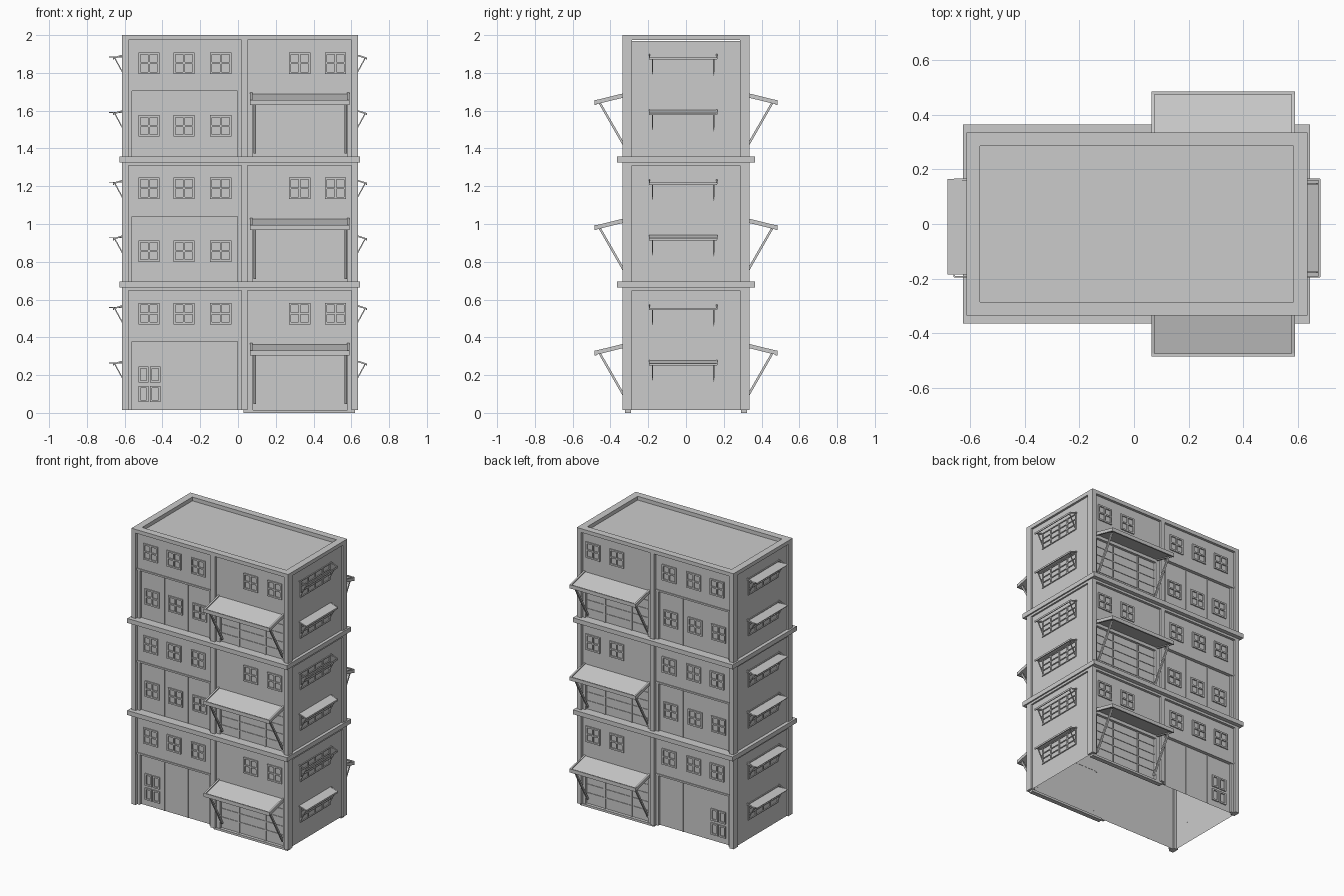
import bpy, bmesh
from mathutils import Vector, Matrix

cube = bpy.data.objects.get("Cube")
if cube:
    bpy.data.objects.remove(cube, do_unlink=True)

mat = bpy.data.materials.new("plain_grey")
mat.use_nodes = True
GREY = (0.6, 0.6, 0.6, 1)
mat.diffuse_color = GREY
mat.node_tree.nodes["Principled BSDF"].inputs["Base Color"].default_value = GREY

parts = {}


def mesh(name):
    return parts.setdefault(name, bmesh.new() if name not in parts else None)


def box(name, x, y, z):
    """Axis-aligned box from three (low, high) pairs."""
    size = [abs(b - a) for a, b in (x, y, z)]
    mid = [(a + b) / 2 for a, b in (x, y, z)]
    m = Matrix.Translation(mid) @ Matrix.Diagonal((*size, 1))
    return bmesh.ops.create_cube(mesh(name), size=1, matrix=m)


def beam(name, p, q, width, height):
    """Rectangular bar or plate running from p to q."""
    p, q = Vector(p), Vector(q)
    d = (q - p).normalized()
    side = d.cross(Vector((0, 0, 1))).normalized()
    rot = Matrix((d, side, side.cross(d))).transposed().to_4x4()
    m = Matrix.Translation((p + q) / 2) @ rot @ Matrix.Diagonal(((q - p).length, width, height, 1))
    bmesh.ops.create_cube(mesh(name), size=1, matrix=m)


def ring(name, x, y, z, w):
    """Rectangular hoop of wall thickness w."""
    for a in ((x[0], x[0] + w), (x[1] - w, x[1])):
        box(name, a, y, z)
    for b in ((y[0], y[0] + w), (y[1] - w, y[1])):
        box(name, (x[0] + w, x[1] - w), b, z)


def window(name, s, x0, x1, z0, z1, wall, cross=True):
    """Framed window on the front (s=-1) or back (s=1) wall."""
    f, y = 0.011, (s * wall, s * (wall + 0.008))
    for a in ((x0, x0 + f), (x1 - f, x1)):
        box(name, a, y, (z0, z1))
    for c in ((z0, z0 + f), (z1 - f, z1)):
        box(name, (x0 + f, x1 - f), y, c)
    if cross:
        xm, zm, h = (x0 + x1) / 2, (z0 + z1) / 2, 0.005
        box(name, (xm - h, xm + h), y, (z0 + f, z1 - f))
        box(name, (x0 + f, x1 - f), y, (zm - h, zm + h))


LEFT, RIGHT = -0.614, 0.635      # outer side walls
DEEP, WALL, OUT = 0.30, 0.318, 0.336   # facade layers
STOREY = 0.663

# Hollow core, open underneath
core = box("core_walls", (LEFT + 0.012, RIGHT - 0.012), (-DEEP, DEEP), (0.015, 1.97))
bm = mesh("core_walls")
bmesh.ops.delete(bm, geom=[f for f in bm.faces if f.normal.z < -0.5], context='FACES')

# Roof rim and floor bands
ring("roof_parapet", (LEFT, RIGHT), (-OUT, OUT), (1.973, 2.0), 0.05)
for k in (1, 2):
    z = k * STOREY
    ring("floor_band", (-0.627, 0.645), (-0.365, 0.365), (z, z + 0.032), 0.07)

WIN_W = 0.113
left_windows = (-0.528, -0.342, -0.148)
right_windows = (0.27, 0.46)

for k in range(3):
    base = k * STOREY
    top = STOREY + 0.011 if k == 2 else STOREY

    def Z(a, b):
        return (base + a, base + b)

    for s in (-1, 1):
        deep, wall, out = s * DEEP, s * WALL, s * OUT
        # Pilasters and head beam
        for x in ((LEFT, -0.58), (0.018, 0.05), (0.60, RIGHT)):
            box("pilaster", x, (deep, out), Z(0.015, top))
        for x in ((-0.58, 0.018), (0.05, 0.60)):
            box("head_beam", x, (deep, out), Z(0.647, top))
        # Left bay: upper wall, ledge and surround of the lower panel
        box("bay_wall", (-0.58, 0.018), (deep, wall), Z(0.385, 0.647))
        box("bay_ledge", (-0.58, 0.018), (deep, wall + s * 0.006), Z(0.378, 0.39))
        for x in ((-0.58, -0.56), (-0.003, 0.018)):
            box("bay_wall", x, (deep, wall), Z(0.015, 0.378))
        for x in (-0.375, -0.19):
            box("panel_seam", (x, x + 0.004), (deep, deep + s * 0.004), Z(0.015, 0.378))
        # Right bay: wall around the wide opening
        box("bay_wall", (0.05, 0.60), (deep, wall), Z(0.33, 0.647))
        for x in ((0.05, 0.08), (0.58, 0.60)):
            box("bay_wall", x, (deep, wall), Z(0.015, 0.33))
        # Shutter bars
        for x in (0.22, 0.432):
            box("shutter_bar", (x - 0.005, x + 0.005), (deep, deep + s * 0.007), Z(0.015, 0.33))
        for i in range(1, 5):
            h = 0.03 + i * 0.062
            box("shutter_bar", (0.08, 0.58), (deep, deep + s * 0.004), Z(h - 0.003, h + 0.003))
        # Windows and ground-floor door panes
        for x in left_windows + right_windows:
            window("window_frame", s, x, x + WIN_W, *Z(0.469, 0.583), WALL)
        if k:
            for x in left_windows:
                window("window_frame", s, x, x + WIN_W, *Z(0.137, 0.25), DEEP)
        else:
            for x in (-0.528, -0.465):
                for z in (0.058, 0.16):
                    window("door_pane", s, x, x + 0.054, z, z + 0.085, DEEP, False)
            box("threshold", (0.03, 0.62), (s * 0.29, s * 0.322), (0, 0.016))
        # Canopy with rim and struts
        tip, root = (s * 0.48, base + 0.318), (s * 0.30, base + 0.362)
        beam("canopy", (0.327, *root), (0.327, *tip), 0.515, 0.01)
        for x in (0.07, 0.584):
            beam("canopy_rim", (x, *root), (x, *tip), 0.012, 0.022)
        beam("canopy_rim", (0.064, *tip), (0.59, *tip), 0.01, 0.026)
        for x in (0.088, 0.57):
            beam("canopy_strut", (x, s * 0.455, base + 0.312), (x, s * 0.305, base + 0.05), 0.012, 0.012)

    for s, face in ((-1, LEFT), (1, RIGHT)):
        inner = face - s * 0.012
        # Raised border of the side wall
        for y in ((-OUT, -0.287), (0.287, OUT)):
            box("side_border", (inner - s * 0.02, face), y, Z(0.015, top))
        box("side_border", (inner - s * 0.02, face), (-0.287, 0.287), Z(0.647, top))
        for level, z in enumerate((0.276, 0.57)):
            # Barred side window
            x = (inner, inner + s * 0.006)
            for i in range(5):
                y = -0.18 + i * 0.083
                box("side_window_bar", x, (y - 0.004, y + 0.004), Z(z - 0.12, z - 0.005))
            for i in range(4):
                h = z - 0.12 + i * 0.038
                box("side_window_bar", x, (-0.184, 0.156), Z(h - 0.003, h + 0.003))
            # Small awning frame
            zt = base + z
            tip_x = face + s * 0.045
            for y in (-0.193, 0.163):
                beam("side_awning_frame", (inner, y, zt), (tip_x, y, zt - 0.018), 0.006, 0.008)
            box("side_awning_frame", (tip_x - 0.003, tip_x + 0.003), (-0.195, 0.165), (zt - 0.026, zt - 0.014))
            for y in (-0.177, 0.147):
                beam("side_awning_strut", (tip_x - s * 0.008, y, zt - 0.02), (inner, y, zt - 0.11), 0.006, 0.006)
            # Awning cover
            if s < 0:
                box("side_awning_cover", (-0.683, inner), (-0.185, 0.165), (zt - 0.014, zt - 0.01))
            elif level == 0:
                beam("side_awning_cover", (inner, -0.015, zt), (tip_x, -0.015, zt - 0.018), 0.36, 0.005)

for name, bm in parts.items():
    me = bpy.data.meshes.new(name)
    bm.to_mesh(me)
    bm.free()
    me.materials.append(mat)
    bpy.context.collection.objects.link(bpy.data.objects.new(name, me))
